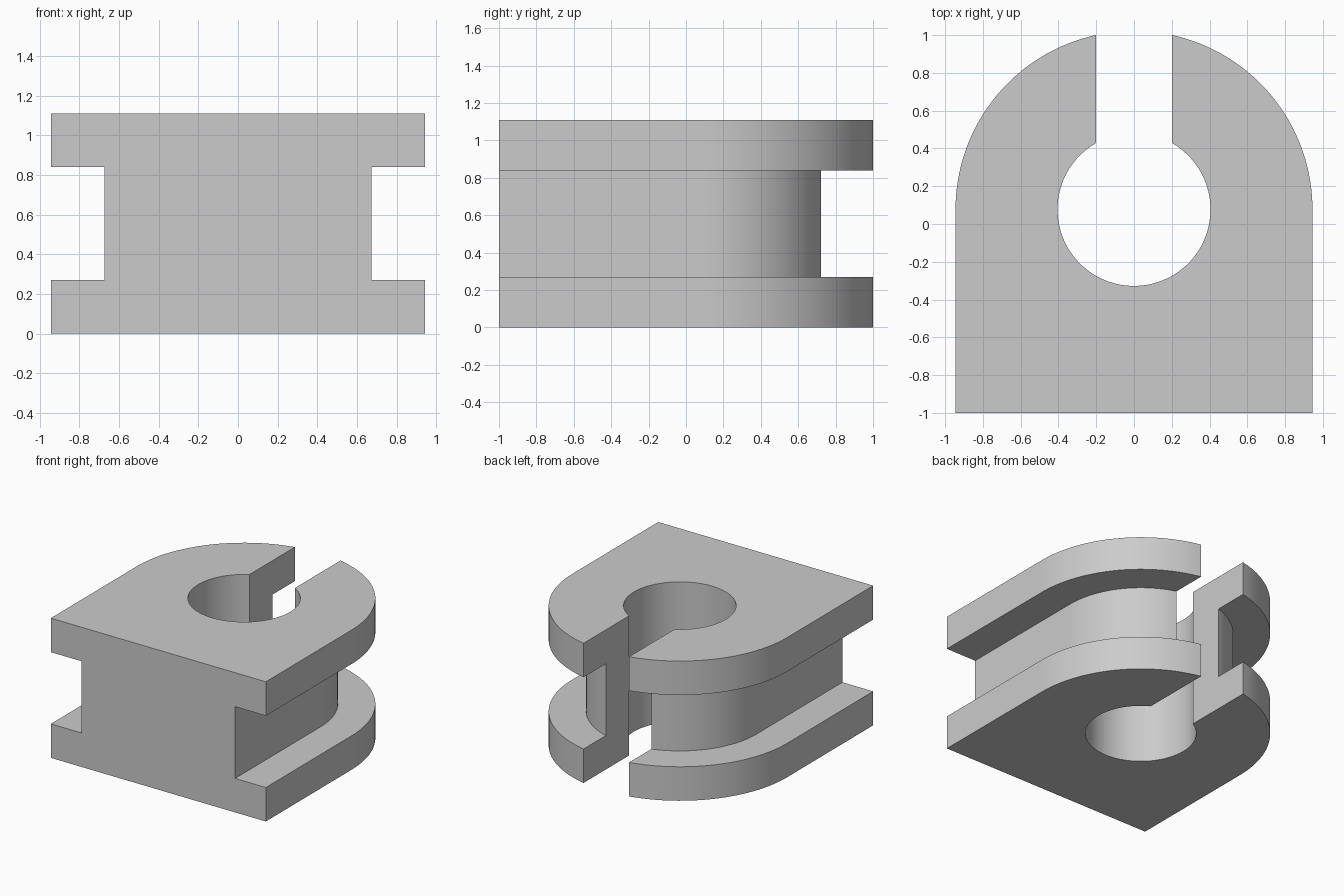
import bpy
import bmesh
from math import asin, cos, pi, sin, sqrt

cube = bpy.data.objects.get("Cube")
if cube:
    bpy.data.objects.remove(cube, do_unlink=True)

FLANGE, WAIST, BORE = 0.945, 0.675, 0.405   # half widths and bore radius
CENTRE_Y, FRONT_Y, SLOT = 0.077, -1.0, 0.2  # arc centre, front plane, half slot
Z = (0.0, 0.27, 0.84, 1.11)
STEPS = 32


def arc(radius, start, end):
    """Points on an arc around the bore axis."""
    angles = [start + (end - start) * i / STEPS for i in range(STEPS + 1)]
    return [(radius * cos(a), CENTRE_Y + radius * sin(a)) for a in angles]


def outline(radius):
    """Half of the slotted U outline, mirrored into a closed loop."""
    slot_end = pi / 2 - asin(SLOT / radius)
    bore_end = pi / 2 - asin(SLOT / BORE)
    half = [(WAIST, FRONT_Y), (radius, FRONT_Y)]
    half += arc(radius, 0, slot_end)
    half.append((SLOT, CENTRE_Y + sqrt(WAIST ** 2 - SLOT ** 2)))
    half += arc(BORE, bore_end, -pi / 2)
    return half + [(-x, y) for x, y in reversed(half[:-1])]


# Stack the outlines: wide flange, narrow waist, wide flange
bm = bmesh.new()
levels = [(FLANGE, Z[0]), (FLANGE, Z[1]), (WAIST, Z[1]),
          (WAIST, Z[2]), (FLANGE, Z[2]), (FLANGE, Z[3])]
rings = [[bm.verts.new((x, y, z)) for x, y in outline(r)] for r, z in levels]
for low, high in zip(rings, rings[1:]):
    for i in range(len(low)):
        j = (i + 1) % len(low)
        bm.faces.new((low[i], low[j], high[j], high[i]))
bm.faces.new(list(reversed(rings[0])))
bm.faces.new(rings[-1])

# Weld shared bore, slot and front points, which closes the ledges
bmesh.ops.remove_doubles(bm, verts=bm.verts[:], dist=0.0001)
bmesh.ops.recalc_face_normals(bm, faces=bm.faces[:])
mesh = bpy.data.meshes.new("slotted_block")
bm.to_mesh(mesh)
bm.free()

block = bpy.data.objects.new("slotted_block", mesh)
bpy.context.collection.objects.link(block)

# Plain grey material
grey = bpy.data.materials.new("light grey")
grey.use_nodes = True
colour = (0.6, 0.6, 0.6, 1.0)
grey.diffuse_color = colour
grey.node_tree.nodes["Principled BSDF"].inputs["Base Color"].default_value = colour
mesh.materials.append(grey)

# Smooth curved walls, sharp corners
bpy.ops.object.select_all(action="DESELECT")
block.select_set(True)
bpy.context.view_layer.objects.active = block
bpy.ops.object.shade_smooth_by_angle(angle=pi / 6)
